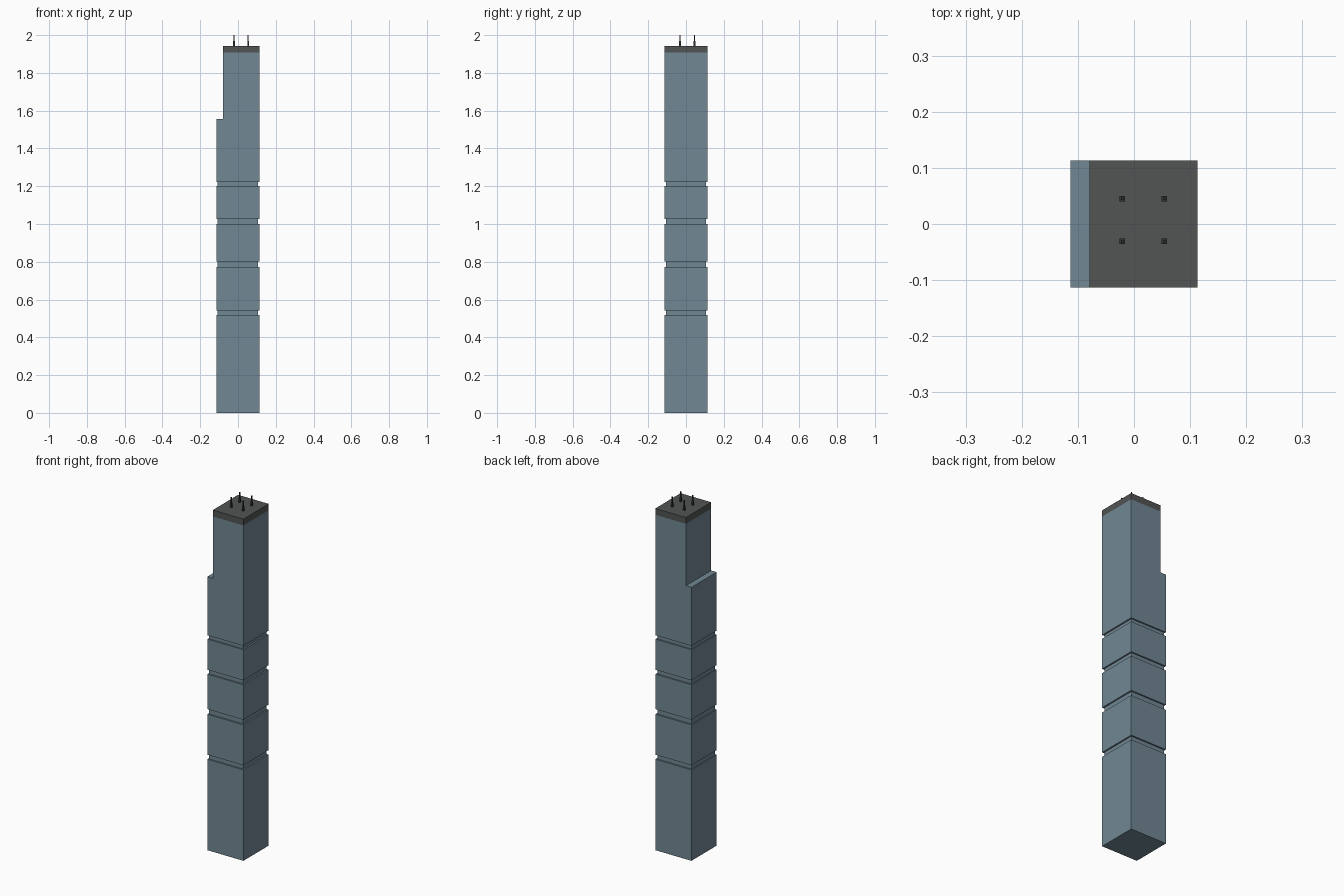
import bpy
import bmesh

if "Cube" in bpy.data.objects:
    bpy.data.objects.remove(bpy.data.objects["Cube"])


def material(name, rgb):
    m = bpy.data.materials.new(name)
    m.diffuse_color = (*rgb, 1)
    m.use_nodes = True
    m.node_tree.nodes["Principled BSDF"].inputs["Base Color"].default_value = m.diffuse_color
    return m


GLASS = material("blue_grey_glass", (0.165, 0.245, 0.295))
ROOF = material("dark_roof", (0.085, 0.087, 0.087))
METAL = material("dark_metal", (0.03, 0.035, 0.032))


def prism(name, profile, y0, y1, mat):
    """Extrude an x-z profile along y."""
    bm = bmesh.new()
    face = bm.faces.new([bm.verts.new((x, y0, z)) for x, z in profile])
    out = bmesh.ops.extrude_face_region(bm, geom=[face])
    verts = [v for v in out["geom"] if isinstance(v, bmesh.types.BMVert)]
    bmesh.ops.translate(bm, verts=verts, vec=(0, y1 - y0, 0))
    bmesh.ops.recalc_face_normals(bm, faces=bm.faces)
    mesh = bpy.data.meshes.new(name)
    bm.to_mesh(mesh)
    bm.free()
    mesh.materials.append(mat)
    obj = bpy.data.objects.new(name, mesh)
    bpy.context.collection.objects.link(obj)
    return obj


def box(name, x0, x1, y0, y1, z0, z1, mat):
    return prism(name, [(x0, z0), (x1, z0), (x1, z1), (x0, z1)], y0, y1, mat)


H = 0.1135          # half width of the tower
SETBACK = -0.079    # left side of the upper storeys
GROOVES = [(0.517, 0.543), (0.773, 0.802), (1.001, 1.026), (1.200, 1.222)]

# Tower blocks separated by recessed bands
bottom = 0.0
for i, (z0, z1) in enumerate(GROOVES, 1):
    box(f"tower_block_{i}", -H, H, -H, H, bottom, z0, GLASS)
    box(f"recessed_band_{i}", -0.109, 0.105, -0.105, 0.105, z0, z1, GLASS)
    bottom = z1

# Upper tower with a setback on the left
prism("upper_tower", [(-H, bottom), (H, bottom), (H, 1.907), (SETBACK, 1.907),
                      (SETBACK, 1.555), (-H, 1.555)], -H, H, GLASS)

# Roof slab
box("roof_cap", SETBACK, H, -H, H, 1.907, 1.943, ROOF)

# Four antennas, each a thick foot and a thin mast
for i, (x, y) in enumerate([(x, y) for x in (-0.021, 0.054) for y in (-0.031, 0.045)], 1):
    for part, r, z0, z1 in (("foot", 0.0048, 1.943, 1.968), ("mast", 0.0025, 1.968, 2.0)):
        box(f"antenna_{part}_{i}", x - r, x + r, y - r, y + r, z0, z1, METAL)
